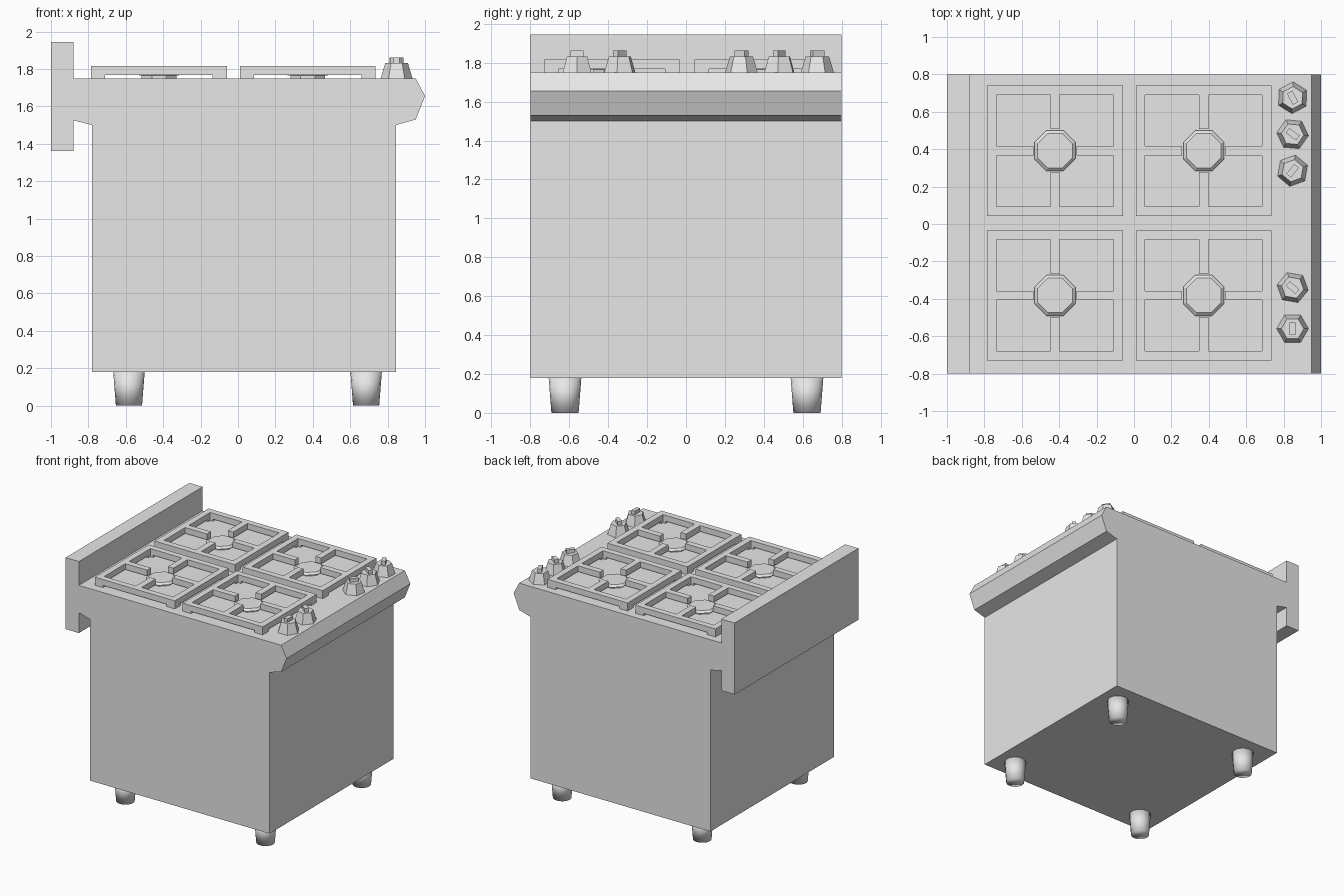
import bpy
import bmesh
from math import radians
from mathutils import Matrix, Vector

cube = bpy.data.objects.get("Cube")
if cube:
    bpy.data.objects.remove(cube, do_unlink=True)

GREY = (0.8, 0.8, 0.8, 1)
steel = bpy.data.materials.new("plain grey")
steel.use_nodes = True
steel.diffuse_color = GREY
steel.node_tree.nodes["Principled BSDF"].inputs["Base Color"].default_value = GREY

DECK = 1.75


def finish(name, bm, location=(0, 0, 0), turn=0):
    bmesh.ops.recalc_face_normals(bm, faces=bm.faces)
    mesh = bpy.data.meshes.new(name)
    bm.to_mesh(mesh)
    bm.free()
    mesh.materials.append(steel)
    obj = bpy.data.objects.new(name, mesh)
    obj.location = location
    obj.rotation_euler.z = radians(turn)
    bpy.context.collection.objects.link(obj)
    return obj


def box(bm, x0, x1, y0, y1, z0, z1):
    centre = Vector((x0 + x1, y0 + y1, z0 + z1)) / 2
    size = Matrix.Diagonal((x1 - x0, y1 - y0, z1 - z0, 1))
    bmesh.ops.create_cube(bm, size=1, matrix=Matrix.Translation(centre) @ size)


def frustum(bm, sides, r0, r1, z0, z1):
    bmesh.ops.create_cone(bm, cap_ends=True, segments=sides, radius1=r0, radius2=r1,
                          depth=z1 - z0, matrix=Matrix.Translation((0, 0, (z0 + z1) / 2)))


# Cabinet with splashback and front nosing, one extruded side profile
profile = [(-0.78, 0.18), (0.845, 0.18), (0.845, 1.5), (0.95, 1.53), (1, 1.655),
           (0.95, DECK), (-0.88, DECK), (-0.88, 1.945), (-1, 1.945), (-1, 1.36),
           (-0.88, 1.36), (-0.88, 1.525), (-0.78, 1.5)]
bm = bmesh.new()
side = bm.faces.new([bm.verts.new((x, -0.8, z)) for x, z in profile])
swept = bmesh.ops.extrude_face_region(bm, geom=[side])["geom"]
bmesh.ops.translate(bm, vec=(0, 1.6, 0),
                    verts=[v for v in swept if isinstance(v, bmesh.types.BMVert)])
finish("cabinet", bm)

# Pan supports and burners
W, D, BAR, HUB = 0.3625, 0.348, 0.05, 0.115
LOW, HIGH = 0.018, 0.066
for x in (-0.4225, 0.3725):
    for y in (0.392, -0.382):
        bm = bmesh.new()
        for s in (-1, 1):
            # Outer frame
            box(bm, -W, W, *sorted((s * D, s * (D - BAR))), LOW, HIGH)
            box(bm, *sorted((s * W, s * (W - BAR))), BAR - D, D - BAR, LOW, HIGH)
            # Fingers pointing at the burner
            box(bm, -BAR / 2, BAR / 2, *sorted((s * HUB, s * (D - BAR))), LOW, HIGH)
            box(bm, *sorted((s * HUB, s * (W - BAR))), -BAR / 2, BAR / 2, LOW, HIGH)
            # Corner feet
            for t in (-1, 1):
                box(bm, *sorted((s * W, s * (W - 0.075))),
                    *sorted((t * D, t * (D - BAR))), 0, LOW)
                box(bm, *sorted((s * W, s * (W - BAR))),
                    *sorted((t * (D - BAR), t * (D - 0.075))), 0, LOW)
        finish("pan_support", bm, (x, y, DECK))

        bm = bmesh.new()
        frustum(bm, 8, 0.1, 0.1, 0, 0.015)
        frustum(bm, 8, 0.118, 0.1, 0.015, 0.03)
        finish("burner", bm, (x, y, DECK), 22.5)

# Control knobs with grips
for y, turn in ((0.675, 28), (0.48, 55), (0.285, -40), (-0.34, 50), (-0.56, 0)):
    bm = bmesh.new()
    frustum(bm, 6, 0.085, 0.06, 0, 0.083)
    bmesh.ops.rotate(bm, verts=bm.verts, matrix=Matrix.Rotation(radians(30), 3, "Z"))
    # Put the flats square to the grip
    bmesh.ops.rotate(bm, verts=bm.verts, matrix=Matrix.Rotation(radians(
        0 if any(abs(v.co.y) < 0.001 for v in bm.verts) else 30), 3, "Z"))
    box(bm, -0.016, 0.016, -0.034, 0.034, 0.083, 0.112)
    finish("knob", bm, (0.848, y, DECK), turn)

# Tapered feet
for x in (-0.583, 0.685):
    for y in (-0.622, 0.622):
        bm = bmesh.new()
        frustum(bm, 16, 0.07, 0.084, 0, 0.18)
        for face in bm.faces:
            face.smooth = True
        finish("foot", bm, (x, y, 0))
